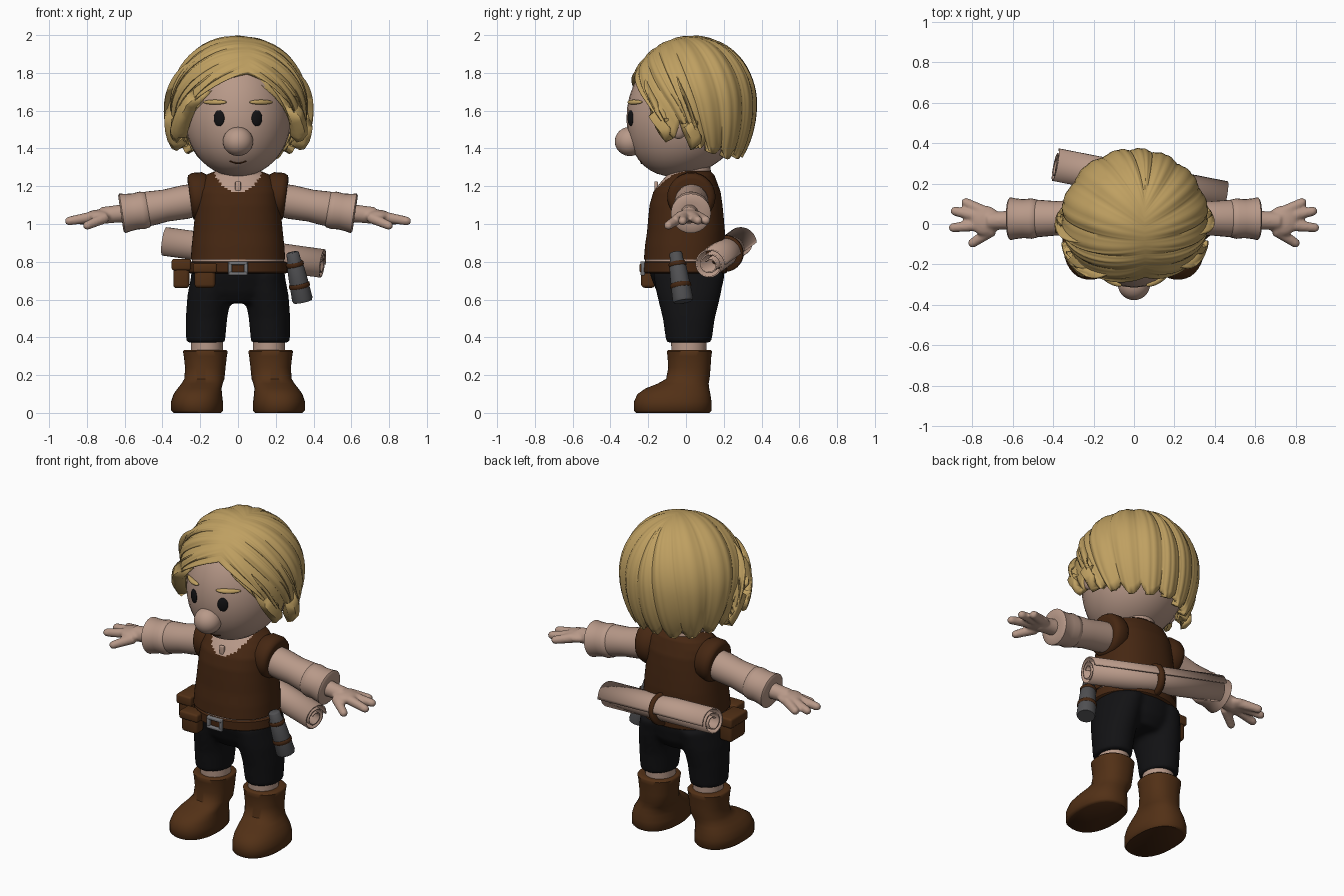
import bpy, bmesh, math
from mathutils import Vector, Matrix

cube = bpy.data.objects.get("Cube")
if cube:
    bpy.data.objects.remove(cube)


def material(name, rgb):
    m = bpy.data.materials.new(name)
    m.use_nodes = True
    m.diffuse_color = (*rgb, 1)
    m.node_tree.nodes["Principled BSDF"].inputs["Base Color"].default_value = (*rgb, 1)
    return m


SKIN = material("skin_and_cloth", (0.48, 0.32, 0.25))
HAIR = material("blond_hair", (0.52, 0.35, 0.12))
VEST = material("vest_brown", (0.06, 0.02, 0.006))
BOOT = material("boot_brown", (0.085, 0.03, 0.008))
BLACK = material("trouser_black", (0.006, 0.006, 0.007))
IRON = material("iron_grey", (0.08, 0.08, 0.085))
BUCKLE = material("buckle_grey", (0.18, 0.18, 0.19))


def finish(name, bm, mats, mirror=False, angle=50, recalc=True):
    if recalc:
        bmesh.ops.recalc_face_normals(bm, faces=bm.faces[:])
    me = bpy.data.meshes.new(name)
    bm.to_mesh(me)
    bm.free()
    ob = bpy.data.objects.new(name, me)
    bpy.context.collection.objects.link(ob)
    for m in (mats if isinstance(mats, list) else [mats]):
        me.materials.append(m)
    bpy.ops.object.select_all(action='DESELECT')
    ob.select_set(True)
    bpy.context.view_layer.objects.active = ob
    bpy.ops.object.shade_smooth_by_angle(angle=math.radians(angle))
    if mirror:
        ob.modifiers.new("mirror", 'MIRROR').use_mirror_merge = False
    return ob


def blend(ob, voxel, rounds):
    """Fuse overlapping pieces into one soft skin."""
    r = ob.modifiers.new("fuse", 'REMESH')
    r.mode, r.voxel_size, r.use_smooth_shade = 'VOXEL', voxel, True
    s = ob.modifiers.new("soften", 'SMOOTH')
    s.factor, s.iterations = 0.5, rounds
    ob.modifiers.move(len(ob.modifiers) - 1, 1)
    ob.modifiers.move(ob.modifiers.find("fuse"), 0)
    return ob


def ball(bm, centre, radii):
    m = Matrix.Translation(centre) @ Matrix.Diagonal((*radii, 1))
    return bmesh.ops.create_uvsphere(bm, u_segments=32, v_segments=20, radius=1, matrix=m)["verts"]


def box(bm, centre, size, bevel=0.0):
    m = Matrix.Translation(centre) @ Matrix.Diagonal((*size, 1))
    vs = bmesh.ops.create_cube(bm, size=1, matrix=m)["verts"]
    if bevel:
        es = list({e for v in vs for e in v.link_edges})
        bmesh.ops.bevel(bm, geom=es, offset=bevel, segments=3, profile=0.5, affect='EDGES')


def loft(bm, sections, n=40, power=2.0, matrix=Matrix()):
    """Stack rounded rings given as (z, cx, cy, rx, ry)."""
    rings = []
    for z, cx, cy, rx, ry in sections:
        ring = []
        for i in range(n):
            c, s = math.cos(math.tau * i / n), math.sin(math.tau * i / n)
            k = (abs(c) ** power + abs(s) ** power) ** (-1 / power)
            ring.append(bm.verts.new(matrix @ Vector((cx + rx * c * k, cy + ry * s * k, z))))
        rings.append(ring)
    for a, b in zip(rings, rings[1:]):
        for i in range(n):
            bm.faces.new((a[i - 1], a[i], b[i], b[i - 1]))
    bm.faces.new(rings[0])
    bm.faces.new(rings[-1])


def axis_matrix(a, b):
    a, d = Vector(a), Vector(b) - Vector(a)
    return Matrix.Translation(a) @ d.to_track_quat('Z', 'Y').to_matrix().to_4x4(), d.length


def lathe(bm, a, b, profile, n=28):
    """Turned shape from a to b; profile holds (fraction, radius)."""
    m, length = axis_matrix(a, b)
    loft(bm, [(t * length, 0, 0, r, r) for t, r in profile], n, matrix=m)


def lerp_list(items, u):
    f = u * (len(items) - 1)
    i = min(int(f), len(items) - 2)
    return [p + (q - p) * (f - i) for p, q in zip(items[i], items[i + 1])]


# Head, with the jaw pushed forward
HZ, RX, RY, UP, LOW = 1.56, 0.282, 0.31, 0.37, 0.31


def jaw(z):
    return -0.005 - 0.055 * max(0, (HZ - z) / LOW) ** 2


def face_y(x, z):
    k = 1 - (x / RX) ** 2 - ((z - HZ) / (UP if z > HZ else LOW)) ** 2
    return jaw(z) - RY * math.sqrt(max(k, 0))


bm = bmesh.new()
for v in ball(bm, (0, 0, 0), (1, 1, 1)):
    z = HZ + v.co.z * (UP if v.co.z > 0 else LOW)
    v.co = (v.co.x * RX, v.co.y * RY + jaw(z), z)
ball(bm, (0, -0.297, 1.437), (0.08, 0.08, 0.077))
finish("head_and_nose", bm, SKIN)

for name, centre, radii, mat in [
        ("ears", (0.3, -0.04, 1.53), (0.035, 0.05, 0.08), SKIN),
        ("eyes", (0.1, face_y(0.1, 1.56), 1.56), (0.028, 0.01, 0.042), BLACK),
        ("eyebrows", (0.122, face_y(0.122, 1.645) - 0.004, 1.645), (0.062, 0.016, 0.013), HAIR)]:
    bm = bmesh.new()
    vs = ball(bm, centre, radii)
    if name != "ears":  # wrap around the face
        for v in vs:
            v.co.y += face_y(v.co.x, v.co.z) - face_y(centre[0], centre[2])
    finish(name, bm, mat, True)

bm = bmesh.new()
for i in range(-8, 9):
    x = i * 0.005
    z = 1.322 + 6 * x * x
    ball(bm, (x, face_y(x, z), z), (0.005, 0.004, 0.004))
finish("mouth", bm, VEST)

# Hair: locks sweep from the parting to a ragged rim
RIM = [(58, 1.56), (72, 1.45), (86, 1.54), (97, 1.40), (112, 1.37), (135, 1.34), (158, 1.34), (180, 1.35)]
COLS, ROWS = 112, 20
bm = bmesh.new()
for side in (-1, 1):
    grid = []
    for i in range(COLS + 1):
        u = i / COLS
        lock = math.sin(math.pi * ((7 * u + 0.5) % 1)) ** 0.6
        fine = abs(math.sin(math.pi * 21 * u))
        e = math.radians(28 + 84 * u)
        start = Vector((0.14, -math.cos(e), math.sin(e))).normalized()
        az, z = lerp_list(RIM, u)
        az, zn = math.radians(az), (z + 0.05 * (1 - lock) - 1.64) / 0.46
        c = math.sqrt(1 - zn * zn)
        end = Vector((side * c * math.sin(az), -c * math.cos(az), zn))
        col = []
        for j in range(ROWS + 1):
            t = j / ROWS
            d = start.slerp(end, t)
            grow = min(1, t * 3)
            r = 1 - 0.03 * (1 - grow) ** 2 - grow * (0.045 * (1 - lock) + 0.012 * (1 - fine))
            col.append(bm.verts.new((0.004 + d.x * 0.368 * r, 0.03 + d.y * 0.348 * r,
                                     1.64 + d.z * (0.365 if d.z > 0 else 0.46) * r)))
        grid.append(col)
    for a, b in zip(grid, grid[1:]):
        for j in range(ROWS):
            q = (a[j], b[j], b[j + 1], a[j + 1])
            bm.faces.new(q if side < 0 else q[::-1])
bmesh.ops.remove_doubles(bm, verts=bm.verts[:], dist=0.0005)
bm.normal_update()
if sum(f.normal.dot(f.calc_center_median() - Vector((0, 0.03, 1.6))) for f in bm.faces) < 0:
    bmesh.ops.reverse_faces(bm, faces=bm.faces[:])
hair = finish("hair", bm, HAIR, angle=70, recalc=False)
thick = hair.modifiers.new("thickness", 'SOLIDIFY')
thick.thickness, thick.offset = 0.045, -1

# Neck and the shirt showing under the vest
bm = bmesh.new()
lathe(bm, (0, 0.04, 1.15), (0, 0.02, 1.36), [(0, 0.12), (0.4, 0.105), (1, 0.1)])
loft(bm, [(0.77, 0, -0.005, 0.243, 0.21), (0.825, 0, -0.005, 0.245, 0.212)])
box(bm, (0, -0.158, 1.195), (0.03, 0.02, 0.06), 0.006)
finish("neck_and_shirt", bm, SKIN)

# Vest with a V neck, by face colour
TORSO = [(0.812, 0, -0.008, 0.25, 0.215), (0.885, 0, -0.005, 0.245, 0.212), (0.96, 0, 0, 0.237, 0.206),
         (1.03, 0, 0, 0.23, 0.2), (1.1, 0, 0, 0.222, 0.193), (1.17, 0, 0.005, 0.215, 0.178),
         (1.22, 0, 0.015, 0.2, 0.15), (1.26, 0, 0.025, 0.17, 0.125), (1.28, 0, 0.03, 0.12, 0.1)]
bm = bmesh.new()
loft(bm, [lerp_list(TORSO, i / 40) for i in range(41)], n=72, power=2.3)
for f in bm.faces:
    c = f.calc_center_median()
    f.material_index = int(c.y < 0 and c.z > 1.165 + 6 * c.x * c.x and abs(c.x) < 0.12)
finish("vest", bm, [VEST, SKIN])
bm = bmesh.new()
lathe(bm, (0.14, 0.03, 1.155), (0.255, 0.028, 1.14),
      [(0, 0.1), (0.3, 0.125), (0.75, 0.128), (0.95, 0.118), (1, 0.1)])
finish("vest_armholes", bm, VEST, True)

# Sleeves, cuffs and hands
bm = bmesh.new()
lathe(bm, (0.18, 0.03, 1.135), (0.52, 0.027, 1.072), [(0, 0.085), (0.3, 0.09), (0.6, 0.085), (0.85, 0.092), (1, 0.085)])
lathe(bm, (0.47, 0.027, 1.078), (0.62, 0.026, 1.055),
      [(0, 0.08), (0.06, 0.094), (0.25, 0.1), (0.5, 0.096), (0.75, 0.1), (0.95, 0.106), (1, 0.095), (1.001, 0.06)])
finish("sleeves", bm, SKIN, True)
bm = bmesh.new()
lathe(bm, (0.58, 0.02, 1.06), (0.72, 0.015, 1.045), [(0, 0.05), (0.5, 0.046), (1, 0.045)], 20)
ball(bm, (0.735, 0.015, 1.042), (0.075, 0.075, 0.034))
for root, tip in [((0.74, 0.06, 1.04), (0.85, 0.115, 1.015)), ((0.76, 0.035, 1.04), (0.905, 0.068, 1.015)),
                  ((0.76, -0.005, 1.04), (0.915, -0.02, 1.012)), ((0.7, -0.03, 1.035), (0.815, -0.105, 0.985))]:
    lathe(bm, root, tip, [(0, 0.03), (0.5, 0.026), (0.9, 0.023), (1, 0.012)], 16)
blend(finish("hands", bm, SKIN, True), 0.008, 4)

# Trousers, calves and boots
bm = bmesh.new()
loft(bm, [(0.58, 0, 0.015, 0.14, 0.13), (0.64, 0, 0.015, 0.22, 0.17), (0.72, 0, 0.008, 0.25, 0.195), (0.8, 0, 0, 0.243, 0.205)])
for s in (-1, 1):
    loft(bm, [(z, s * x, 0.015, rx, ry) for z, x, rx, ry in
              [(0.372, 0.172, 0.103, 0.12), (0.5, 0.167, 0.11, 0.138), (0.62, 0.152, 0.116, 0.168), (0.74, 0.13, 0.115, 0.19)]])
blend(finish("trousers", bm, BLACK), 0.014, 6)
bm = bmesh.new()
loft(bm, [(0.28, 0.165, 0.015, 0.085, 0.09), (0.4, 0.165, 0.015, 0.085, 0.095)])
finish("calves", bm, SKIN, True)
bm = bmesh.new()
loft(bm, [(0, 0.215, -0.07, 0.125, 0.195), (0.012, 0.217, -0.07, 0.137, 0.205), (0.06, 0.217, -0.07, 0.137, 0.205),
          (0.1, 0.213, -0.064, 0.128, 0.193), (0.13, 0.203, -0.045, 0.116, 0.168), (0.155, 0.19, -0.015, 0.109, 0.135),
          (0.18, 0.178, 0.01, 0.106, 0.115), (0.24, 0.173, 0.018, 0.107, 0.112), (0.3, 0.173, 0.018, 0.114, 0.116),
          (0.325, 0.173, 0.018, 0.118, 0.12), (0.332, 0.173, 0.018, 0.112, 0.114), (0.333, 0.173, 0.018, 0.09, 0.09)], power=2.3)
for f in bm.faces:
    f.material_index = int(f.calc_center_median().z < 0.005)
finish("boots", bm, [BOOT, VEST], True)

# Belt, buckle and pouches
bm = bmesh.new()
loft(bm, [(0.738, 0, -0.004, 0.253, 0.212), (0.745, 0, -0.004, 0.262, 0.222), (0.795, 0, -0.004, 0.26, 0.222), (0.802, 0, -0.004, 0.25, 0.212)])
finish("belt", bm, VEST)
bm = bmesh.new()
for sx in (-1, 1):
    box(bm, (sx * 0.042, -0.228, 0.765), (0.02, 0.022, 0.075), 0.005)
    box(bm, (0, -0.23, 0.765 + sx * 0.028), (0.1, 0.022, 0.018), 0.005)
finish("buckle", bm, BUCKLE)
bm = bmesh.new()
for centre, size in [((-0.175, -0.2, 0.725), (0.11, 0.075, 0.125)), ((-0.3, -0.03, 0.735), (0.085, 0.15, 0.15))]:
    c, s = Vector(centre), Vector(size)
    box(bm, c, s, 0.018)
    box(bm, c + Vector((0, 0, s.z * 0.33)), (s.x + 0.018, s.y + 0.018, s.z * 0.4), 0.012)
finish("pouches", bm, BOOT)

# Flask with leather bands
TOP, BOTTOM = Vector((0.288, -0.055, 0.85)), Vector((0.343, -0.015, 0.59))
bm = bmesh.new()
lathe(bm, TOP, BOTTOM, [(0, 0.028), (0.02, 0.034), (0.16, 0.036), (0.22, 0.043), (0.5, 0.049), (0.95, 0.055), (1, 0.05)])
finish("flask", bm, IRON)
bm = bmesh.new()
for t, r in [(0.2, 0.047), (0.63, 0.056)]:
    lathe(bm, TOP.lerp(BOTTOM, t), TOP.lerp(BOTTOM, t + 0.09), [(0, r - 0.004), (0.2, r), (0.8, r), (1, r - 0.004)])
finish("flask_bands", bm, VEST)

# Rolled map on the back, with its strap
A, B = Vector((-0.39, 0.288, 0.902)), Vector((0.447, 0.125, 0.785))
m, length = axis_matrix(A, B)
bm = bmesh.new()
prev = None
for i in range(91):
    a, r = math.tau * 2.4 * i / 90, 0.088 - 0.058 * i / 90
    row = [bm.verts.new(m @ Vector((r * math.cos(a), r * math.sin(a), z))) for z in (0, length)]
    if prev:
        bm.faces.new((prev[0], row[0], row[1], prev[1]))
    prev = row
roll = finish("rolled_map", bm, SKIN, recalc=False)
roll.modifiers.new("paper", 'SOLIDIFY').thickness = 0.008
bm = bmesh.new()
lathe(bm, A.lerp(B, 0.47), A.lerp(B, 0.51), [(0, 0.09), (0.2, 0.097), (0.8, 0.097), (1, 0.09)])
finish("map_strap", bm, VEST)
